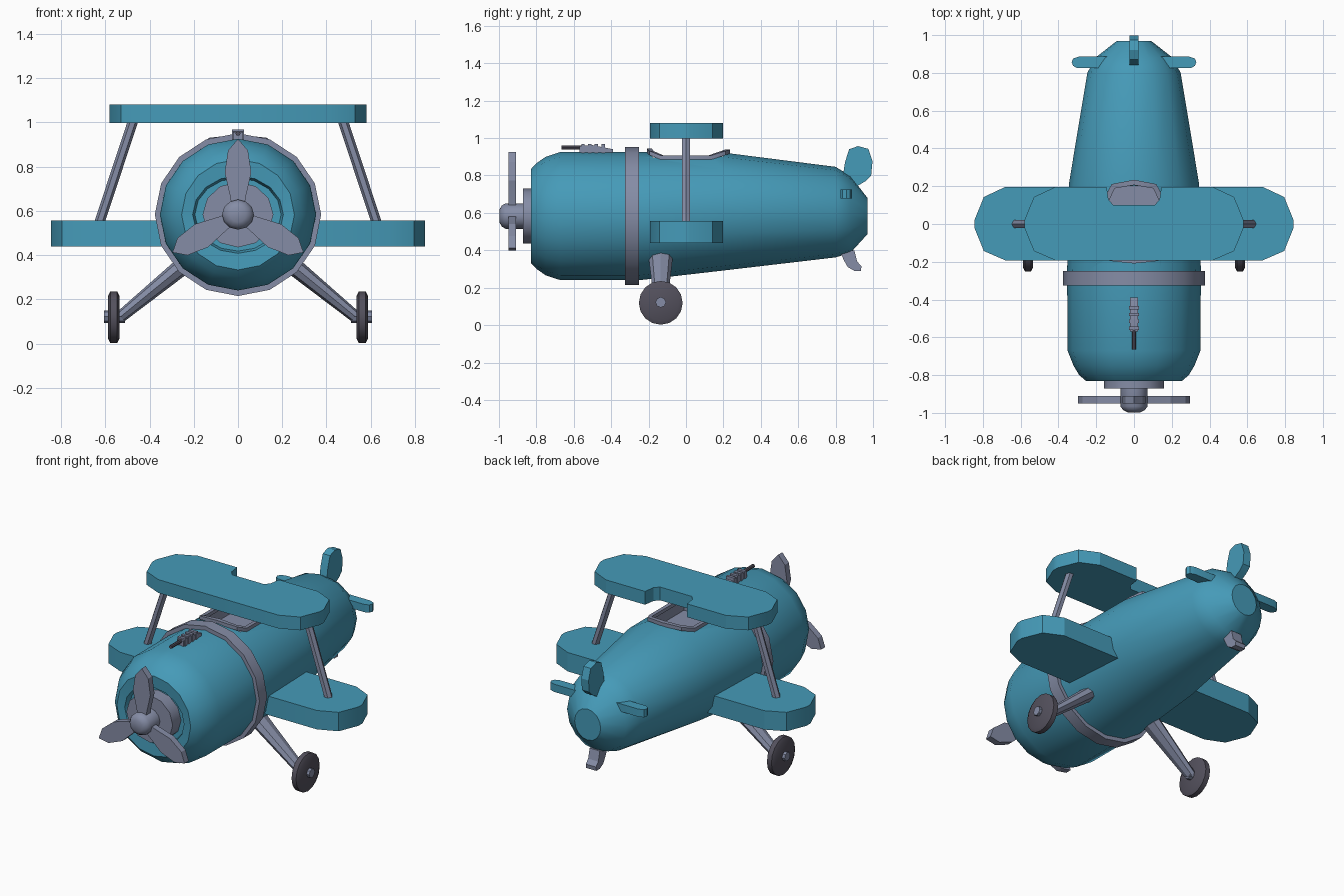
import bpy, bmesh, math
from mathutils import Vector

if "Cube" in bpy.data.objects:
    bpy.data.objects.remove(bpy.data.objects["Cube"])


def material(name, rgb):
    m = bpy.data.materials.new(name)
    m.diffuse_color = (*rgb, 1)
    m.use_nodes = True
    m.node_tree.nodes["Principled BSDF"].inputs["Base Color"].default_value = m.diffuse_color
    return m


TEAL = material("teal paint", (0.060, 0.325, 0.480))
GREY = material("blue grey metal", (0.235, 0.265, 0.380))
DARK = material("dark rubber", (0.088, 0.082, 0.110))


def finish(name, bm, mat, angle=35):
    bmesh.ops.recalc_face_normals(bm, faces=bm.faces[:])
    me = bpy.data.meshes.new(name)
    bm.to_mesh(me)
    bm.free()
    me.materials.append(mat)
    ob = bpy.data.objects.new(name, me)
    bpy.context.collection.objects.link(ob)
    bpy.ops.object.select_all(action='DESELECT')
    ob.select_set(True)
    bpy.context.view_layer.objects.active = ob
    if angle:
        bpy.ops.object.shade_smooth_by_angle(angle=math.radians(angle))
    return ob


def bridge(name, loops, mat, angle=35, closed=False):
    """Skin a list of point loops, capping the ends."""
    bm = bmesh.new()
    rows = [[bm.verts.new(p) for p in loop] for loop in loops]
    n = len(rows[0])
    pairs = list(zip(rows, rows[1:])) + ([(rows[-1], rows[0])] if closed else [])
    for a, b in pairs:
        for i in range(n):
            j = (i + 1) % n
            bm.faces.new((a[i], a[j], b[j], b[i]))
    if not closed:
        bm.faces.new(rows[0])
        bm.faces.new(rows[-1])
    return finish(name, bm, mat, angle)


def lathe(name, rings, mat, n=16, axis='Y', at=(0, 0, 0), angle=35, closed=False):
    """Rings are (position along axis, centre z, half width, half height)."""
    loops = []
    for t, cz, rx, rz in rings:
        loop = []
        for i in range(n):
            a = 2 * math.pi * i / n
            u, v = rx * math.sin(a), cz + rz * math.cos(a)
            p = (u, t, v) if axis == 'Y' else (t, u, v)
            loop.append(Vector(p) + Vector(at))
        loops.append(loop)
    return bridge(name, loops, mat, angle, closed)


def plate(name, outline, lo, hi, axis, mat, angle=20):
    """Extrude a 2D outline along an axis."""
    def put(p, t):
        return {'X': (t, p[0], p[1]), 'Y': (p[0], t, p[1]), 'Z': (p[0], p[1], t)}[axis]
    return bridge(name, [[put(p, t) for p in outline] for t in (lo, hi)], mat, angle)


def rod(name, a, b, half_a, half_b, mat, n=6):
    """Tapered strut; half sizes are (x-z plane, y)."""
    a, b = Vector(a), Vector(b)
    d = (b - a).normalized()
    side = d.cross(Vector((0, 1, 0))).normalized()
    loops = []
    for p, (hs, hy) in ((a, half_a), (b, half_b)):
        loops.append([p + side * hs * math.cos(2 * math.pi * i / n)
                      + Vector((0, hy * math.sin(2 * math.pi * i / n), 0)) for i in range(n)])
    return bridge(name, loops, mat, 30)


# fuselage, with a recessed nose opening
Z = 0.583
body = lathe("fuselage", [
    (-0.79, Z, 0.195, 0.165), (-0.825, Z, 0.205, 0.175), (-0.83, Z, 0.255, 0.25),
    (-0.80, Z, 0.29, 0.282), (-0.75, Z, 0.32, 0.317), (-0.67, Z, 0.352, 0.343),
    (-0.25, Z, 0.354, 0.343), (0.21, 0.607, 0.345, 0.314), (0.80, 0.604, 0.247, 0.242),
    (0.88, 0.592, 0.205, 0.205), (0.97, 0.583, 0.09, 0.097)], TEAL)

# cockpit hole lined with grey
tub = plate("cockpit_cutter", [(-0.14, -0.18), (0.14, -0.18), (0.14, 0.14), (0.1, 0.2),
                               (-0.1, 0.2), (-0.14, 0.14)], 0.82, 1.1, 'Z', GREY, 0)
body.data.materials.append(GREY)
cut = body.modifiers.new("cockpit", 'BOOLEAN')
cut.object, cut.operation, cut.solver = tub, 'DIFFERENCE', 'EXACT'
cut.material_mode = 'TRANSFER'
bpy.ops.object.select_all(action='DESELECT')
bpy.context.view_layer.objects.active = body
body.select_set(True)
bpy.ops.object.modifier_apply(modifier="cockpit")
bpy.data.objects.remove(tub)
bpy.ops.object.shade_smooth_by_angle(angle=math.radians(35))

# cockpit rim
rim = [(-0.145, 0.13, 0.897), (-0.145, -0.13, 0.897), (-0.12, -0.185, 0.92), (0, -0.195, 0.932),
       (0.12, -0.185, 0.92), (0.145, -0.13, 0.897), (0.145, 0.13, 0.897), (0.11, 0.20, 0.92),
       (0, 0.22, 0.927), (-0.11, 0.20, 0.92)]
loops = []
for x, y, z in rim:
    out = Vector((x, y * 0.75, 0)).normalized() * 0.014
    c = Vector((x, y, z))
    up = Vector((0, 0, 0.011))
    loops.append([c + out - up, c + out + up, c - out + up, c - out - up])
bridge("cockpit_rim", loops, GREY, 35, True)

# metal band
lathe("body_band", [(-0.325, Z, 0.33, 0.33), (-0.325, Z, 0.376, 0.368),
                    (-0.25, Z, 0.376, 0.368), (-0.25, Z, 0.33, 0.33)], GREY, closed=True)

# nose disc, hub and propeller
lathe("nose_disc", [(-0.78, Z, 0.16, 0.148), (-0.872, Z, 0.16, 0.148)], GREY, 12)
lathe("propeller_hub", [(-0.85, Z, 0.072, 0.068), (-0.965, Z, 0.072, 0.068),
                        (-0.985, Z, 0.058, 0.056), (-0.997, Z, 0.035, 0.035)], GREY, 12)
half = [(0.028, 0.03), (0.035, 0.08), (0.06, 0.19), (0.045, 0.29), (0.0, 0.342)]
blade = half + [(-x, z) for x, z in reversed(half[:-1])]
for k in range(3):
    c, s = math.cos(k * 2 * math.pi / 3), math.sin(k * 2 * math.pi / 3)
    plate(f"propeller_blade_{k + 1}", [(x * c + z * s, Z - x * s + z * c) for x, z in blade],
          -0.95, -0.91, 'Y', GREY)


# wings: rounded tip outline, upper one with a notch behind the pilot
def wing(w, notch):
    tip = [(w - 0.165, -0.193), (w - 0.05, -0.143), (w, -0.02), (w, 0.02),
           (w - 0.05, 0.143), (w - 0.165, 0.197)]
    right = tip + ([(0.145, 0.197), (0.135, 0.13), (0.11, 0.10)] if notch else [])
    return right + [(-x, y) for x, y in reversed(right)]


plate("lower_wing", wing(0.845, False), 0.438, 0.556, 'Z', TEAL, 25)
plate("upper_wing", wing(0.58, True), 0.997, 1.08, 'Z', TEAL, 25)

# tail fin and skid
plate("tail_fin", [(0.83, 0.74), (0.85, 0.87), (0.872, 0.94), (0.92, 0.957), (0.975, 0.942),
                   (0.997, 0.875), (0.99, 0.80), (0.96, 0.77), (0.91, 0.74)],
      -0.025, 0.025, 'X', TEAL)
plate("tail_skid", [(0.82, 0.40), (0.845, 0.345), (0.865, 0.31), (0.90, 0.29), (0.935, 0.29),
                    (0.938, 0.315), (0.915, 0.34), (0.90, 0.40)], -0.035, 0.035, 'X', GREY)

# mirrored parts
for side, s in (("left", -1), ("right", 1)):
    plate(f"{side}_tailplane", [(s * 0.12, 0.825), (s * 0.30, 0.825), (s * 0.322, 0.837),
                                (s * 0.33, 0.857), (s * 0.322, 0.876), (s * 0.29, 0.887),
                                (s * 0.12, 0.887)], 0.678, 0.726, 'Z', TEAL, 25)
    rod(f"{side}_wing_strut", (s * 0.632, 0, 0.53), (s * 0.47, 0, 1.02),
        (0.023, 0.025), (0.023, 0.025), GREY)
    # landing leg, axle and wheel
    rod(f"{side}_landing_leg", (s * 0.22, -0.135, 0.375), (s * 0.53, -0.135, 0.122),
        (0.042, 0.066), (0.027, 0.036), GREY, 8)
    lathe(f"{side}_axle", [(s * 0.51, 0, 0.028, 0.028), (s * 0.606, 0, 0.028, 0.028)], GREY, 8,
          'X', (0, -0.135, 0.122))
    lathe(f"{side}_wheel", [(s * 0.535, 0, 0.095, 0.095), (s * 0.546, 0, 0.117, 0.117),
                            (s * 0.577, 0, 0.117, 0.117), (s * 0.588, 0, 0.095, 0.095)],
          DARK, 16, 'X', (0, -0.135, 0.119))

# nose gun: barrel, receiver and raised ribs
lathe("gun_barrel", [(-0.665, 0.95, 0.011, 0.011), (-0.55, 0.95, 0.011, 0.011)], DARK, 8)
plate("gun_receiver", [(-0.57, 0.915), (-0.57, 0.957), (-0.50, 0.962), (-0.39, 0.940),
                       (-0.39, 0.915)], -0.022, 0.022, 'X', GREY)
for k in range(4):
    y = -0.56 + k * 0.036
    plate(f"gun_rib_{k + 1}", [(y, 0.92), (y, 0.968), (y + 0.018, 0.968), (y + 0.018, 0.92)],
          -0.026, 0.026, 'X', GREY)
